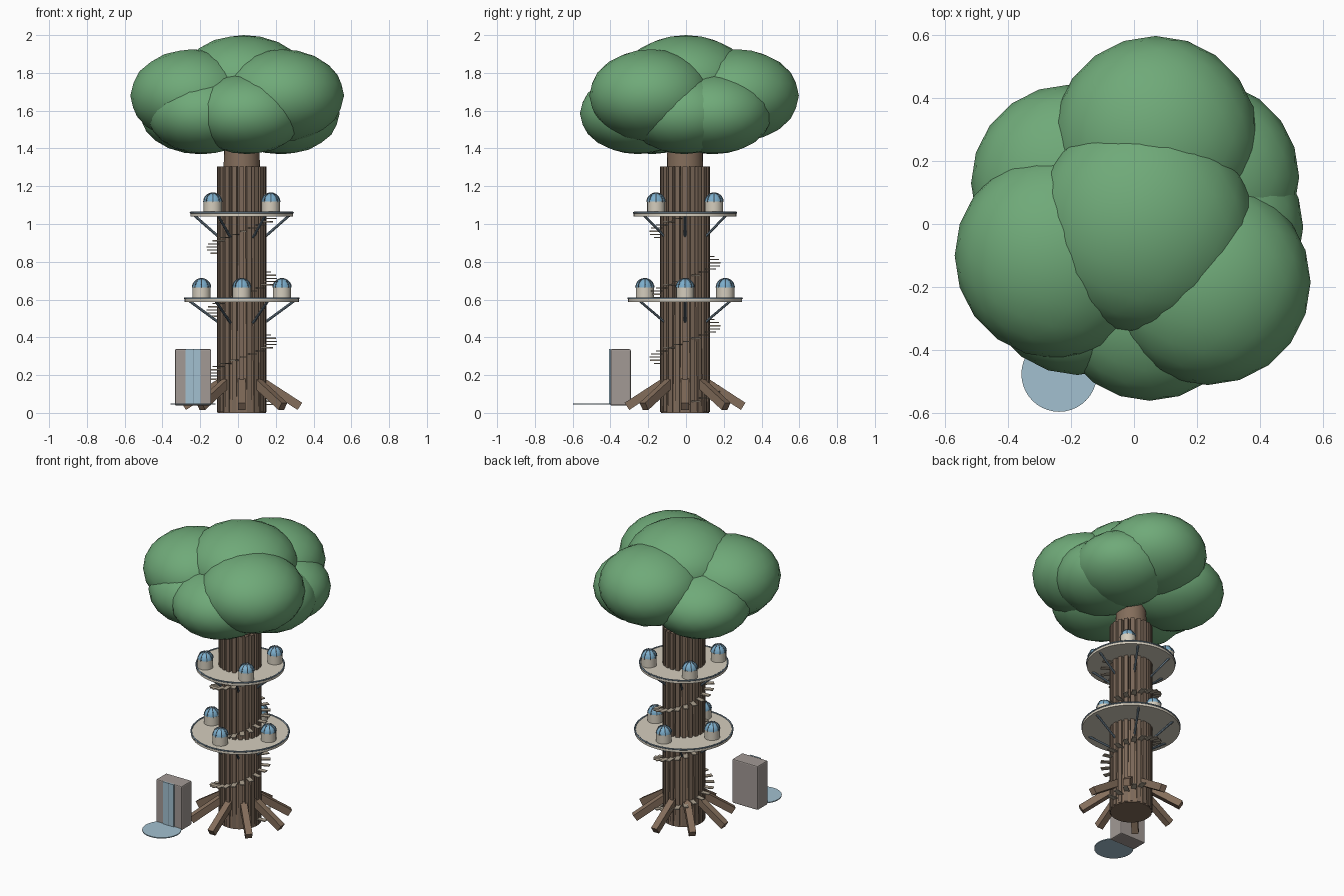
import bpy, bmesh
from math import sin, cos, pi, radians, atan2
from mathutils import Vector, Matrix

cube = bpy.data.objects.get("Cube")
if cube:
    bpy.data.objects.remove(cube)

CX, CY = 0.02, -0.005  # trunk axis


def material(name, rgb):
    m = bpy.data.materials.new(name)
    m.use_nodes = True
    col = (*rgb, 1)
    m.diffuse_color = col
    m.node_tree.nodes["Principled BSDF"].inputs["Base Color"].default_value = col
    return m


LEAF = material("leaf green", (0.16, 0.40, 0.19))
WOOD = material("trunk brown", (0.23, 0.155, 0.105))
BARK = material("bark brown", (0.20, 0.14, 0.10))
CREAM = material("warm cream", (0.66, 0.61, 0.51))
STEP = material("step tan", (0.42, 0.36, 0.28))
GLASS = material("dome blue", (0.20, 0.42, 0.60))
STEEL = material("blue grey metal", (0.17, 0.24, 0.30))
STONE = material("stone grey", (0.36, 0.32, 0.30))
WATER = material("water blue", (0.36, 0.53, 0.63))


def finish(name, bm, mat, smooth=False):
    me = bpy.data.meshes.new(name)
    bm.to_mesh(me)
    bm.free()
    me.materials.append(mat)
    ob = bpy.data.objects.new(name, me)
    bpy.context.collection.objects.link(ob)
    if smooth:
        bpy.ops.object.select_all(action='DESELECT')
        ob.select_set(True)
        bpy.context.view_layer.objects.active = ob
        bpy.ops.object.shade_smooth_by_angle(angle=radians(40))
    return ob


def polar(r, a, z):
    return Vector((CX + r * cos(a), CY + r * sin(a), z))


def add_box(bm, size, matrix):
    bmesh.ops.create_cube(bm, size=1, matrix=matrix @ Matrix.Diagonal((*size, 1)))


def add_cone(bm, r1, r2, z1, z2, x=CX, y=CY, n=32):
    bmesh.ops.create_cone(bm, cap_ends=True, segments=n, radius1=r1, radius2=r2, depth=z2 - z1,
                          matrix=Matrix.Translation((x, y, (z1 + z2) / 2)))


def add_rod(bm, a, b, r, n=8):
    d = b - a
    bmesh.ops.create_cone(bm, cap_ends=True, segments=n, radius1=r, radius2=r, depth=d.length,
                          matrix=Matrix.Translation((a + b) / 2) @ d.to_track_quat('Z', 'Y').to_matrix().to_4x4())


def radial(r, a, z, tilt=0):
    return Matrix.Translation(polar(r, a, z)) @ Matrix.Rotation(a, 4, 'Z') @ Matrix.Rotation(tilt, 4, 'Y')


# Trunk
bm = bmesh.new()
add_cone(bm, 0.128, 0.09, 0, 1.55, n=24)
finish("trunk", bm, WOOD, True)

# Bark strips
bm = bmesh.new()
for i in range(20):
    add_box(bm, (0.028, 0.025, 1.3), radial(0.118, 2 * pi * i / 20, 0.655))
finish("bark_strips", bm, BARK)

# Sloping roots
bm = bmesh.new()
for i in range(8):
    add_box(bm, (0.24, 0.042, 0.045), radial(0.207, pi * i / 4, 0.10, radians(33)))
finish("roots", bm, WOOD)

# Spiral steps, three turns
bm = bmesh.new()
for i in range(60):
    add_box(bm, (0.07, 0.03, 0.006), radial(0.152, radians(18 * i + 3), 0.045 + i / 60))
finish("spiral_steps", bm, STEP)


def pod(name, x, y, z):
    # Round hut with a ribbed dome
    bm = bmesh.new()
    add_cone(bm, 0.048, 0.048, z, z + 0.058, x, y, 16)
    finish(name + "_wall", bm, CREAM, True)
    bm = bmesh.new()
    zc = z + 0.056
    bmesh.ops.create_uvsphere(bm, u_segments=16, v_segments=12, radius=0.048,
                              matrix=Matrix.Translation((x, y, zc)))
    bmesh.ops.bisect_plane(bm, geom=bm.verts[:] + bm.edges[:] + bm.faces[:],
                           plane_co=(x, y, zc), plane_no=(0, 0, -1), clear_outer=True)
    finish(name + "_dome", bm, GLASS, True)
    bm = bmesh.new()
    for k in range(8):
        a = pi * k / 4
        arc = [Vector((x + 0.049 * cos(e) * cos(a), y + 0.049 * cos(e) * sin(a), zc + 0.049 * sin(e)))
               for e in (pi / 2 * j / 5 for j in range(6))]
        for p, q in zip(arc, arc[1:]):
            add_rod(bm, p, q, 0.0025, 5)
    finish(name + "_ribs", bm, STEEL)


def platform(name, z, radius, pod_r, pod_turn, strut_r):
    # Deck, rim, struts and four huts
    bm = bmesh.new()
    add_cone(bm, radius - 0.003, radius - 0.003, z - 0.02, z, n=48)
    finish(name + "_deck", bm, CREAM, True)
    bpy.ops.mesh.primitive_torus_add(location=(CX, CY, z), major_radius=radius - 0.004,
                                     minor_radius=0.005, major_segments=48, minor_segments=8)
    rim = bpy.context.object
    rim.name = name + "_rim"
    rim.data.materials.append(STEEL)
    bpy.ops.object.shade_smooth()
    bm = bmesh.new()
    for i in range(6):
        a = pi * i / 3
        add_rod(bm, polar(0.12, a, z - 0.13), polar(strut_r, a, z - 0.016), 0.007)
    finish(name + "_struts", bm, STEEL, True)
    for i in range(4):
        p = polar(pod_r, pod_turn + pi * i / 2, z)
        pod(f"{name}_hut_{i + 1}", *p)


platform("lower_platform", 0.607, 0.305, 0.213, 0, 0.275)
platform("upper_platform", 1.06, 0.275, 0.217, pi / 4, 0.25)

# Stone block with falling water and pool
bm = bmesh.new()
add_box(bm, (0.192, 0.108, 0.298), Matrix.Translation((-0.238, -0.346, 0.188)))
bmesh.ops.bevel(bm, geom=bm.edges[:], offset=0.007, segments=2, affect='EDGES', profile=0.5)
finish("stone_block", bm, STONE)
for side, x in (("right", -0.259), ("left", -0.217)):
    bm = bmesh.new()
    add_box(bm, (0.039, 0.009, 0.29), Matrix.Translation((x, -0.402, 0.192)))
    finish(f"water_sheet_{side}", bm, WATER)
bm = bmesh.new()
add_box(bm, (0.006, 0.008, 0.288), Matrix.Translation((-0.238, -0.402, 0.192)))
finish("water_sheet_gap", bm, STEEL)
bm = bmesh.new()
add_cone(bm, 0.12, 0.12, 0.045, 0.051, -0.238, -0.477, 40)
finish("pool", bm, WATER)


def leaf_blob(name, x, y, z, r, rz):
    bm = bmesh.new()
    bmesh.ops.create_icosphere(bm, subdivisions=3, radius=1,
                               matrix=Matrix.Translation((x, y, z)) @ Matrix.Diagonal((r, r, rz, 1)))
    ob = finish(name, bm, LEAF)
    for f in ob.data.polygons:
        f.use_smooth = True


# Canopy: crown, three upper and five lower masses
leaf_blob("crown_leaves", 0.03, 0.0, 1.75, 0.35, 0.25)
for i in range(3):
    p = polar(0.28, radians(80 + 120 * i), 1.68)
    leaf_blob(f"upper_leaves_{i + 1}", *p, 0.327, 0.245)
LOWER = [(0.05, -0.255, 0.307), (0.24, -0.01, 0.298), (0.22, 0.15, 0.305),
         (-0.205, 0.13, 0.313), (-0.18, -0.18, 0.30)]
for i, (x, y, r) in enumerate(LOWER):
    leaf_blob(f"lower_leaves_{i + 1}", x, y, 1.585, r, 0.215)
